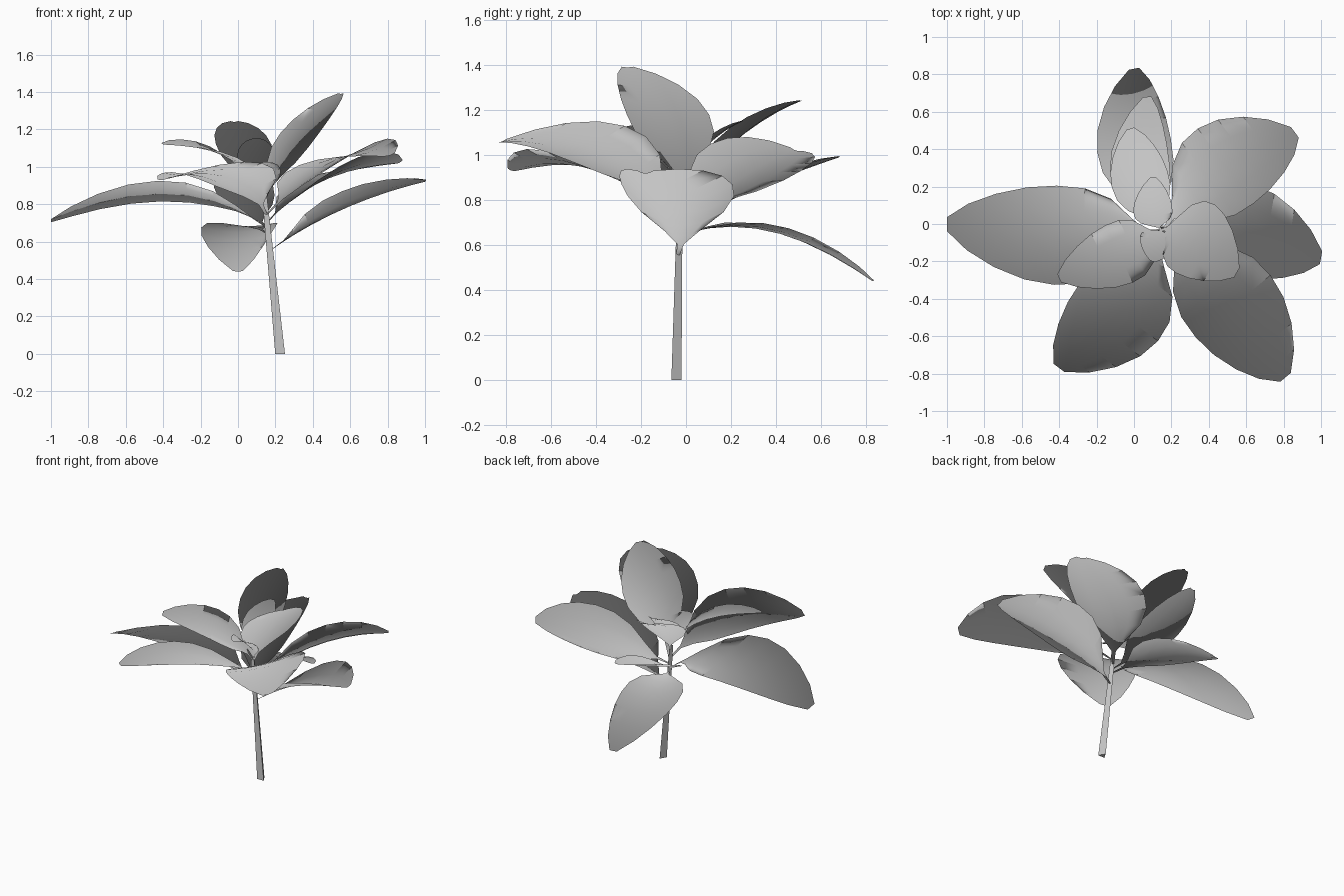
import bpy
from math import radians, cos, sin
from mathutils import Vector

cube = bpy.data.objects.get("Cube")
if cube:
    bpy.data.objects.remove(cube, do_unlink=True)

grey = bpy.data.materials.new("plain grey")
grey.use_nodes = True
colour = (0.55, 0.55, 0.55, 1)
grey.diffuse_color = colour
grey.node_tree.nodes["Principled BSDF"].inputs["Base Color"].default_value = colour

STEM_FOOT = Vector((0.225, -0.05, 0))
STEM_TOP = Vector((0.142, -0.03, 0.84))
UP = Vector((0, 0, 1))
# Centre of the foliage, from which the leaf normals fan out
HEART = STEM_FOOT.lerp(STEM_TOP, .63)


def make_object(name, verts, faces, location):
    mesh = bpy.data.meshes.new(name)
    mesh.from_pydata(verts, [], faces)
    mesh.materials.append(grey)
    obj = bpy.data.objects.new(name, mesh)
    obj.location = location
    bpy.context.collection.objects.link(obj)
    return mesh


# Blade outline: (distance along the midrib, share of the half width)
OUTLINE = [(0, .03), (.1, .06), (.18, .32), (.29, .74), (.42, .96), (.55, 1),
           (.68, .93), (.81, .74), (.92, .47), (1, .14)]
ACROSS = [-1, -.5, 0, .5, 1]


def leaf(name, root_z, middle, tip, half_width, tilt, cup):
    """Curved blade; tilt lifts its right edge, cup lifts both edges."""
    root = STEM_FOOT.lerp(STEM_TOP, root_z / STEM_TOP.z)
    middle, tip = Vector(middle), Vector(tip)
    m = .55
    bend = (middle - root * (1 - m) ** 2 - tip * m * m) / (2 * m * (1 - m))
    side = (tip - root).cross(UP).normalized()
    verts = []
    for t, w in OUTLINE:
        rib = root * (1 - t) ** 2 + bend * 2 * t * (1 - t) + tip * t * t
        for u in ACROSS:
            lift = w * (tilt * u + cup * u * u)
            verts.append(rib + side * (u * w * half_width) + UP * lift - HEART)
    # Each face is paired with its reverse, so the leaf has two sides
    n = len(ACROSS)
    faces = []
    for r in range(len(OUTLINE) - 1):
        for c in range(n - 1):
            a = r * n + c
            faces += [(a, a + 1, a + n + 1, a + n), (a, a + n, a + n + 1, a + 1)]
    mesh = make_object(name, verts, faces, HEART)
    for poly in mesh.polygons:
        poly.use_smooth = True
    # Rounded foliage shading
    mesh.normals_split_custom_set_from_vertices([v.normalized() for v in verts])


# Lower and outer leaves
leaf("right_leaf", .67, (-.42, -.06, .86), (-1, 0, .71), .265, -.055, .01)
leaf("left_leaf", .55, (.6, -.04, .79), (1, -.18, .92), .25, 0, .08)
leaf("back_leaf", .64, (0, .42, .65), (0, .83, .44), .2, 0, .025)
leaf("back_left_leaf", .7, (.49, .31, .94), (.86, .49, 1.02), .25, .06, .05)
leaf("front_left_leaf", .74, (.53, -.44, 1.04), (.81, -.82, 1.06), .26, -.06, .03)
leaf("front_right_leaf", .74, (-.08, -.47, .95), (-.4, -.77, .93), .26, -.03, .04)

# Upper leaves
leaf("upper_back_leaf", .67, (.03, .31, .85), (.07, .68, .99), .16, 0, .04)
leaf("crown_back_leaf", .8, (.03, .24, 1.09), (-.02, .51, 1.24), .155, 0, .03)
leaf("crown_left_leaf", .82, (.33, -.08, 1.16), (.55, -.26, 1.39), .21, 0, .02)
leaf("crown_right_leaf", .82, (-.08, -.16, 1.06), (-.4, -.29, 1.12), .17, .03, .02)
leaf("small_back_leaf", .82, (.1, .08, 1.03), (.1, .25, 1.15), .105, 0, .02)
leaf("small_front_leaf", .82, (.13, -.09, .97), (.1, -.2, 1.02), .1, 0, .02)

# Tapered leaning stem with three flat sides
ring = [Vector((cos(radians(a)), sin(radians(a)), 0)) for a in (90, 210, 330)]
top = STEM_TOP - STEM_FOOT
stem_verts = [p * .03 for p in ring] + [top + p * .015 for p in ring]
stem_faces = [(i, (i + 1) % 3, (i + 1) % 3 + 3, i + 3) for i in range(3)]
make_object("stem", stem_verts, stem_faces + [(2, 1, 0), (3, 4, 5)], STEM_FOOT)
